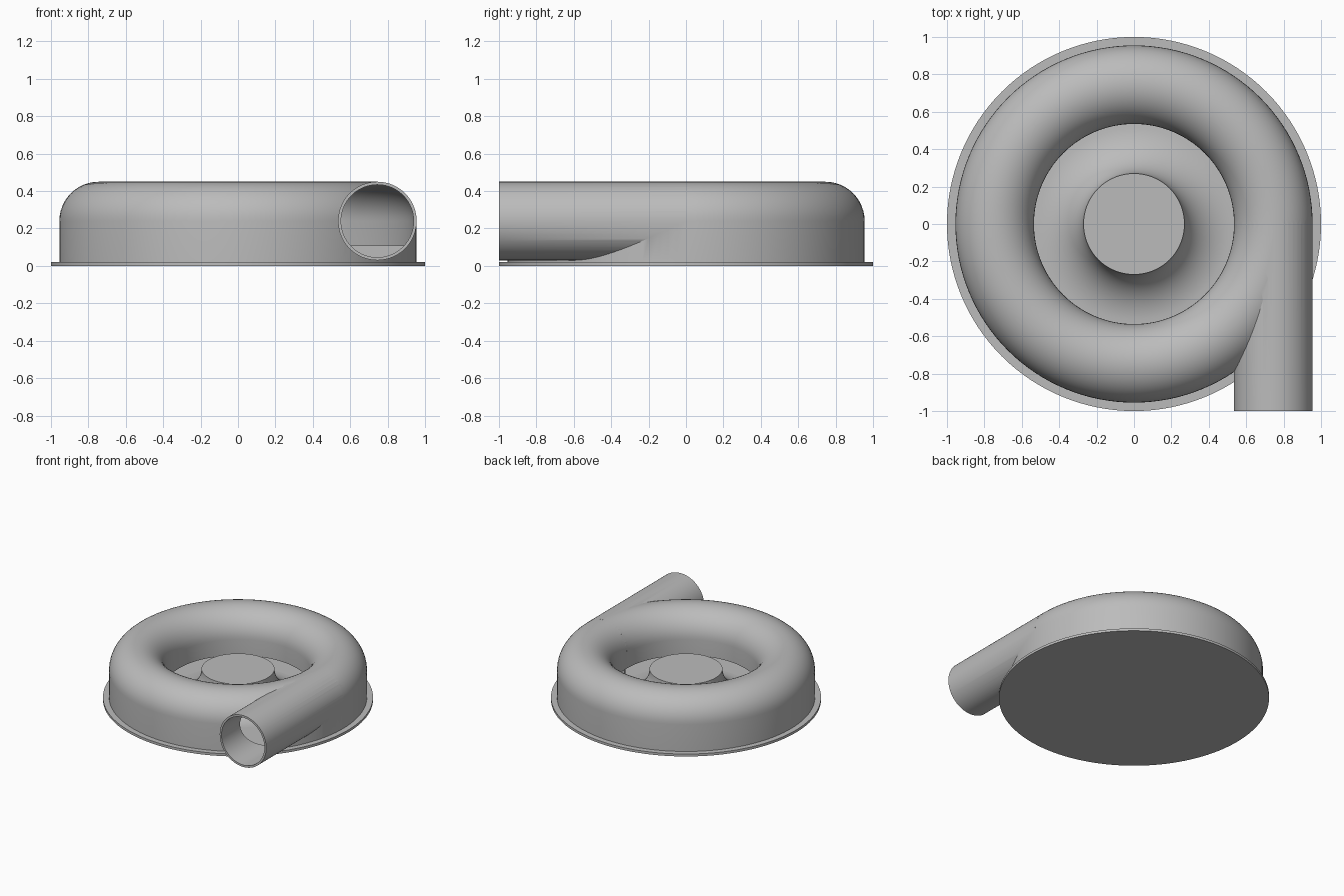
import bpy, math
from mathutils import Matrix

cube = bpy.data.objects.get("Cube")
if cube:
    bpy.data.objects.remove(cube, do_unlink=True)

grey = bpy.data.materials.new("plain_grey")
grey.use_nodes = True
tone = (0.5, 0.5, 0.5, 1)
grey.diffuse_color = tone
grey.node_tree.nodes["Principled BSDF"].inputs["Base Color"].default_value = tone

RING, TUBE, MID, WALL = 0.745, 0.21, 0.24, 0.015
FLOOR, LIP, SIDES = 0.02, 0.11, 128


def lathe(name, profile, closed=True):
    """Spin an (r, z) profile about z; a closed profile makes a ring."""
    n = len(profile)
    verts, faces = [], []
    for s in range(SIDES):
        a = 2 * math.pi * s / SIDES
        verts += [(r * math.cos(a), r * math.sin(a), z) for r, z in profile]
    for s in range(SIDES):
        t = (s + 1) % SIDES
        for i in range(n if closed else n - 1):
            j = (i + 1) % n
            faces.append((s * n + i, t * n + i, t * n + j, s * n + j))
    if not closed:
        faces.append([s * n + n - 1 for s in range(SIDES)])
        faces.append([s * n for s in reversed(range(SIDES))])
    return finish(name, verts, faces)


def finish(name, verts, faces):
    mesh = bpy.data.meshes.new(name)
    mesh.from_pydata(verts, [], faces)
    mesh.materials.append(grey)
    obj = bpy.data.objects.new(name, mesh)
    bpy.context.collection.objects.link(obj)
    return obj


def arc(radius, steps=24):
    """Half circle over the channel, from the outer to the inner side."""
    return [(RING + radius * math.cos(math.pi * i / steps),
             MID + radius * math.sin(math.pi * i / steps)) for i in range(steps + 1)]


def pipe(name, radius, y0, y1):
    bpy.ops.mesh.primitive_cylinder_add(
        vertices=96, radius=radius, depth=y1 - y0,
        location=(RING, (y0 + y1) / 2, MID), rotation=(math.pi / 2, 0, 0))
    obj = bpy.context.object
    obj.name = name
    obj.data.materials.append(grey)
    return obj


def boolean(target, tool, operation):
    mod = target.modifiers.new(operation.title(), 'BOOLEAN')
    mod.operation, mod.object, mod.solver = operation, tool, 'EXACT'
    bpy.context.view_layer.objects.active = target
    bpy.ops.object.modifier_apply(modifier=mod.name)
    bpy.data.objects.remove(tool, do_unlink=True)


def smooth(obj):
    bpy.ops.object.select_all(action='DESELECT')
    obj.select_set(True)
    bpy.context.view_layer.objects.active = obj
    bpy.ops.object.shade_smooth_by_angle(angle=math.radians(30))


# Round base plate
base = lathe("base_plate", [(1, 0), (1, FLOOR)], closed=False)

# Ring-shaped casing joined to a straight outlet pipe
outer, inner = RING + TUBE, RING - TUBE
casing = lathe("volute_casing", [(outer, FLOOR)] + arc(TUBE) + [(inner, FLOOR)])
boolean(casing, pipe("outlet_pipe", TUBE, -1, 0), 'UNION')

# Hollow channel, with a slot under the inner lip, and the pipe bore
bore = TUBE - WALL
channel = lathe("channel_cutter", [(RING + bore, FLOOR - 0.01)] + arc(bore) + [
    (RING - bore, LIP), (inner - WALL, LIP), (inner - WALL, FLOOR - 0.01)])
boolean(casing, channel, 'DIFFERENCE')
boolean(casing, pipe("bore_cutter", bore - 0.001, -1.1, -0.001), 'DIFFERENCE')

# Hub with a concave flare down to the base
top, hub_r = 0.25, 0.27
flare = [(inner - (inner - hub_r) * math.sin(a), top - (top - FLOOR) * math.cos(a))
         for a in [math.pi / 2 * i / 16 for i in range(17)]]
hub = lathe("impeller_hub", flare, closed=False)

# Low partition across the channel behind the outlet
bpy.ops.mesh.primitive_cube_add(size=1, location=(RING, 0, (FLOOR + LIP) / 2))
partition = bpy.context.object
partition.name = "channel_partition"
partition.data.transform(Matrix.Diagonal((2 * bore, WALL, LIP - FLOOR, 1)))
partition.data.materials.append(grey)

for part in (base, casing, hub):
    smooth(part)
